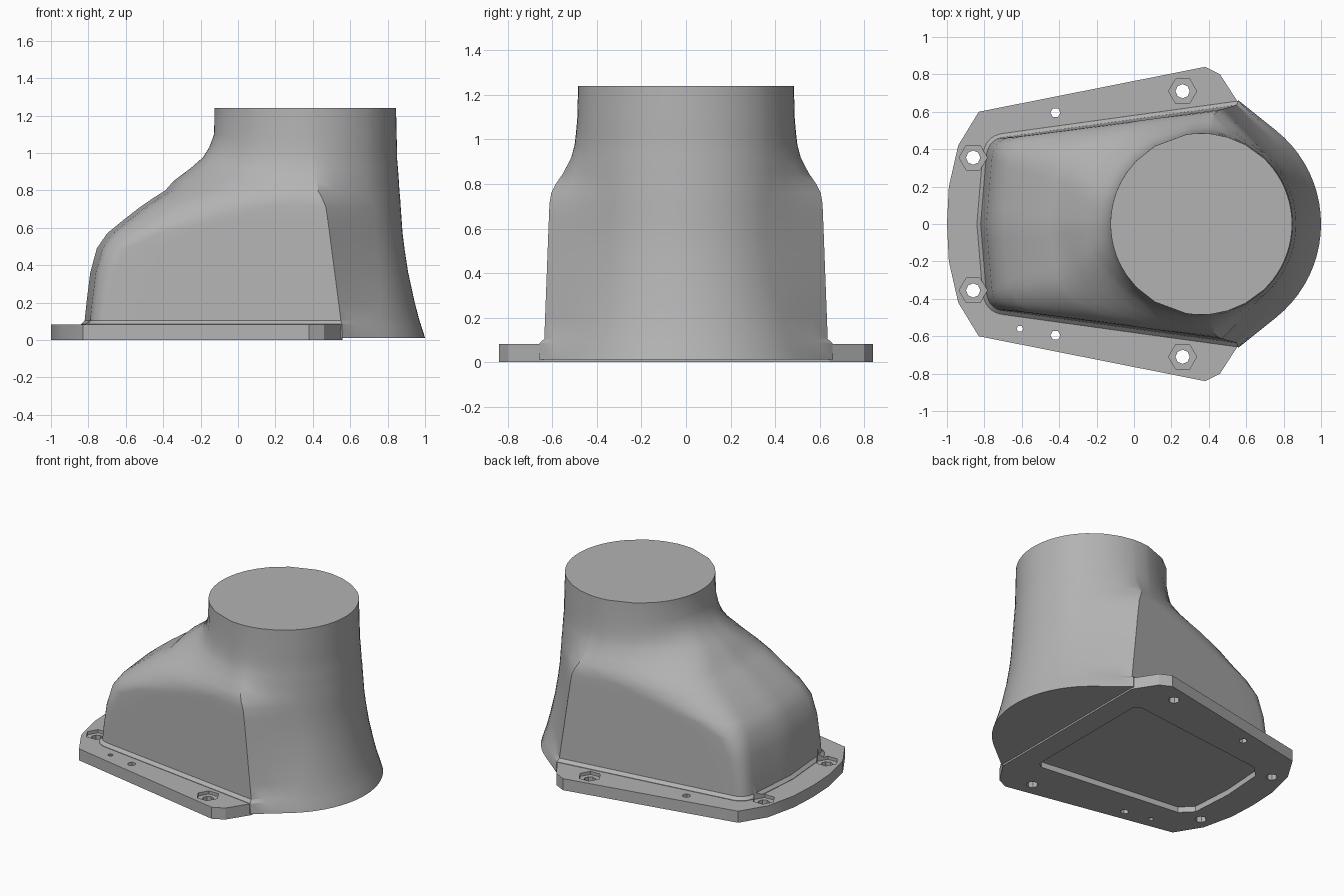
import bpy, bmesh, math
from mathutils import Vector

old = bpy.data.objects.get("Cube")
if old:
    bpy.data.objects.remove(old)

grey = bpy.data.materials.new("cast grey")
grey.use_nodes = True
COLOUR = (0.45, 0.45, 0.45, 1)
grey.diffuse_color = COLOUR
grey.node_tree.nodes["Principled BSDF"].inputs["Base Color"].default_value = COLOUR

CENTRE = Vector((0.36, 0))


def make_object(name, bm):
    bmesh.ops.recalc_face_normals(bm, faces=bm.faces[:])
    mesh = bpy.data.meshes.new(name)
    bm.to_mesh(mesh)
    bm.free()
    mesh.materials.append(grey)
    obj = bpy.data.objects.new(name, mesh)
    bpy.context.collection.objects.link(obj)
    return obj


def loft(name, rings):
    """Skin a stack of closed rings and cap both ends."""
    bm = bmesh.new()
    loops = [[bm.verts.new(p) for p in ring] for ring in rings]
    for low, high in zip(loops, loops[1:]):
        for i in range(len(low)):
            j = (i + 1) % len(low)
            bm.faces.new((low[i], low[j], high[j], high[i]))
    bm.faces.new(loops[0][::-1])
    bm.faces.new(loops[-1])
    return make_object(name, bm)


def mirrored(half):
    """Close a half outline whose two end points lie on the centre line."""
    return half + [Vector((p.x, -p.y)) for p in reversed(half[1:-1])]


def prism(name, half, z0, z1):
    ring = mirrored([Vector(p) for p in half])
    return loft(name, [[(p.x, p.y, z) for p in ring] for z in (z0, z1)])


def post(x, y, r, z0, z1, sides):
    ring = [(x + r * math.cos(math.tau * i / sides), y + r * math.sin(math.tau * i / sides))
            for i in range(sides)]
    return loft("cutter", [[(px, py, z) for px, py in ring] for z in (z0, z1)])


def cut(target, cutters):
    """Subtract the cutters, leaving plain geometry."""
    for c in cutters:
        mod = target.modifiers.new("cut", "BOOLEAN")
        mod.operation, mod.solver, mod.object = "DIFFERENCE", "EXACT", c
    graph = bpy.context.evaluated_depsgraph_get()
    mesh = bpy.data.meshes.new_from_object(target.evaluated_get(graph))
    target.modifiers.clear()
    target.data = mesh


def section(z, nose, corner_y, wall_start, wall_end, radius, blend, grow=0):
    """Nose, rounded corner, straight wall and round back, blended into a circle."""
    def wall(x):
        return Vector((x, 0.455 + 0.138 * (x + 0.78) - 0.02 * z + grow))
    nose -= grow
    start, c1 = Vector((nose, 0)), Vector((nose + 0.03, corner_y))
    bend, c2, end = wall(nose + 0.04), wall(wall_start), wall(wall_end)
    half = [start.lerp(c1, i / 4) for i in range(4)]
    half += [c1.lerp(bend, i / 8).lerp(bend.lerp(c2, i / 8), i / 8) for i in range(8)]
    half += [c2.lerp(end, i / 6) for i in range(6)]
    arm = end - CENTRE
    angle = math.atan2(arm.y, arm.x) - math.acos(min(1, radius / arm.length))
    touch = CENTRE + radius * Vector((math.cos(angle), math.sin(angle)))
    half += [end.lerp(touch, i / 3) for i in range(3)]
    for i in range(11):
        a = angle * (1 - i / 10)
        half.append(CENTRE + radius * Vector((math.cos(a), math.sin(a))))
    half = [p.lerp(CENTRE + (p - CENTRE).normalized() * radius, blend) for p in half]
    half[-1].y = 0
    return [(p.x, p.y, z) for p in mirrored(half)]


# Hood body: wedge-shaped foot rising into a round neck
body = loft("hood_body", [
    section(0.012, -0.82, 0.36, -0.70, 0.56, 0.64, 0, 0.02),
    section(0.085, -0.82, 0.36, -0.70, 0.555, 0.617, 0, 0.02),
    section(0.105, -0.82, 0.36, -0.70, 0.55, 0.61, 0),
    section(0.20, -0.81, 0.36, -0.69, 0.538, 0.585, 0),
    section(0.36, -0.79, 0.35, -0.66, 0.517, 0.55, 0),
    section(0.49, -0.755, 0.33, -0.59, 0.50, 0.53, 0),
    section(0.57, -0.70, 0.30, -0.42, 0.49, 0.52, 0),
    section(0.64, -0.615, 0.28, -0.15, 0.48, 0.515, 0),
    section(0.71, -0.525, 0.26, 0.09, 0.47, 0.51, 0),
    section(0.76, -0.465, 0.24, 0.28, 0.45, 0.507, 0.04),
    section(0.80, -0.45, 0.23, 0.33, 0.43, 0.503, 0.2),
    section(0.85, -0.55, 0.22, 0.30, 0.43, 0.50, 0.5),
    section(0.92, -0.72, 0.20, 0.28, 0.43, 0.495, 0.8),
    section(0.975, -0.72, 0.20, 0.26, 0.43, 0.49, 0.9),
    section(1.03, -0.72, 0.20, 0.26, 0.43, 0.49, 0.96),
    section(1.10, -0.72, 0.20, 0.26, 0.43, 0.488, 1),
    section(1.24, -0.72, 0.20, 0.26, 0.43, 0.485, 1),
])

# Mounting flange around the foot
flange = prism("mounting_flange", [
    (-1, 0), (-0.99, 0.2), (-0.94, 0.42), (-0.83, 0.6), (0.38, 0.84),
    (0.46, 0.8), (0.56, 0.645), (0.56, 0)], 0, 0.082)

# Shallow recess under the foot
recess = prism("cutter", [
    (-0.79, 0), (-0.77, 0.3), (-0.69, 0.38), (0.36, 0.5), (0.4, 0.47), (0.4, 0)], -0.1, 0.04)

# Bolt holes with hexagonal seats, and small pin holes
holes = [post(-0.61, -0.56, 0.018, -0.1, 0.3, 6)]
for side in (-1, 1):
    for x, y in ((0.26, 0.71), (-0.86, 0.355)):
        holes.append(post(x, side * y, 0.038, -0.1, 0.3, 8))
        holes.append(post(x, side * y, 0.075, 0.06, 0.3, 6))
    holes.append(post(-0.42, side * 0.595, 0.027, -0.1, 0.3, 6))

cut(body, [recess] + [h for h in holes])
cut(flange, [recess] + holes)
for c in [recess] + holes:
    bpy.data.objects.remove(c)

# Smooth castings with crisp edges
for obj in (body, flange):
    bpy.ops.object.select_all(action="DESELECT")
    obj.select_set(True)
    bpy.context.view_layer.objects.active = obj
    bpy.ops.object.shade_smooth_by_angle(angle=math.radians(24))
